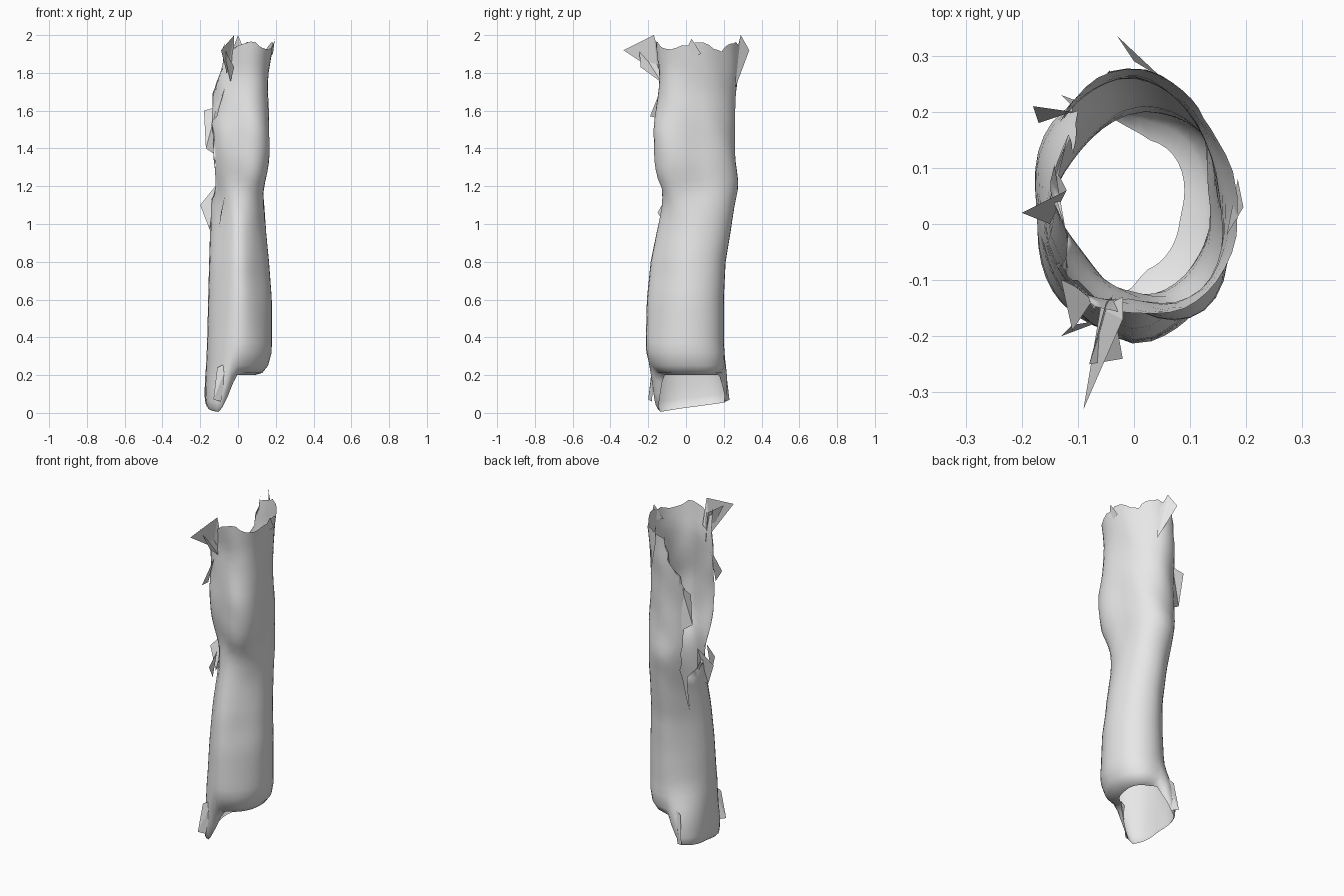
import bpy, bmesh, math, random
from math import sin, cos, radians, pi

random.seed(4)
cube = bpy.data.objects.get("Cube")
if cube:
    bpy.data.objects.remove(cube)

cloth = bpy.data.materials.new("pale_grey_cloth")
cloth.use_nodes = True
grey = (0.8, 0.8, 0.8, 1)
cloth.diffuse_color = grey
cloth.node_tree.nodes["Principled BSDF"].inputs["Base Color"].default_value = grey


def add_object(name, bm, smooth=True):
    mesh = bpy.data.meshes.new(name)
    bm.to_mesh(mesh)
    bm.free()
    mesh.materials.append(cloth)
    obj = bpy.data.objects.new(name, mesh)
    bpy.context.collection.objects.link(obj)
    for poly in mesh.polygons:
        poly.use_smooth = smooth


def blend(table, z):
    """Interpolate the rows of a table keyed by height."""
    for low, high in zip(table, table[1:]):
        if z <= high[0]:
            t = (z - low[0]) / (high[0] - low[0])
            return [p + (q - p) * t for p, q in zip(low[1:], high[1:])]
    return table[-1][1:]


# Height, then the x and y limits of the tube there
SECTIONS = [
    (0, -.18, .17, -.18, .23), (.2, -.17, .175, -.2, .22),
    (.36, -.165, .18, -.215, .2), (.6, -.16, .18, -.21, .2),
    (.8, -.155, .165, -.19, .21), (.95, -.15, .15, -.16, .235),
    (1.08, -.15, .14, -.13, .255), (1.2, -.15, .13, -.12, .275),
    (1.33, -.16, .145, -.14, .265), (1.5, -.165, .15, -.15, .26),
    (1.7, -.16, .15, -.14, .265), (1.8, -.16, .16, -.135, .275),
    (2, -.16, .19, -.16, .285)]

# Height, then how far each corner bulges or is flattened:
# back left, back right, front right, front left
CORNERS = [
    (0, 0, .15, .08, 0), (.22, 0, .08, -.05, -.08), (.4, 0, -.1, -.12, -.12),
    (.75, 0, -.16, -.18, -.17), (1, 0, -.14, -.22, -.1),
    (1.13, 0, -.08, -.18, .05), (1.25, 0, -.04, -.08, .3),
    (1.38, -.02, -.04, 0, .3), (1.6, -.1, -.04, 0, .2), (2, -.15, 0, .1, .05)]

# Height, then the angles of the front and back edges of the long tear
SEAM = 145
TEAR = [(0, SEAM - 360, SEAM), (.85, SEAM - 360, SEAM),
        (1.06, -213, 138), (1.15, -155, 136), (1.35, -138, 140),
        (1.6, -142, 143), (1.7, -140, 128), (1.8, -114, 112), (2, -112, 106)]


def wall(a, z, scale=1):
    """Point on the boxy cross-section at angle a and height z."""
    x0, x1, y0, y1 = blend(SECTIONS, z)
    corner = blend(CORNERS, z)[int(a % (2 * pi) / (pi / 2)) % 4]
    scale *= 1 + corner * abs(sin(2 * a))
    c, s = cos(a), sin(a)
    power = 2 / 2.3
    x = math.copysign(abs(c) ** power, c) * scale
    y = math.copysign(abs(s) ** power, s) * scale
    return ((x0 + x1) / 2 + x * (x1 - x0) / 2,
            (y0 + y1) / 2 + y * (y1 - y0) / 2, z)


def lower_rim(a):
    """The hem is high on the left and hangs low on the right."""
    t = min(1, max(0, (-cos(a) - .1) / .4))
    return .2 - t * (.17 - .03 * sin(a))


# Sleeve body: lofted rings with a curled hem, a ragged top and an open tear
SEGMENTS, ROWS = 44, 34
bm = bmesh.new()
rings = []
angles = [radians(SEAM - 360 + 360 * i / SEGMENTS) for i in range(SEGMENTS + 1)]
ragged = [1.94 + .02 * cos(5 * a) + random.uniform(-.01, .01) for a in angles]
for curl, lift in ((.46, 0), (.72, .012), (.9, .05), (1, .12)):
    ring = []
    for a in angles:
        soften = .25 + .75 * min(1, max(0, (cos(a) + .45) / .6))
        soften *= 1 - .4 * max(0, sin(a))
        scale = 1 - (1 - curl) * soften
        ring.append(bm.verts.new(wall(a, lower_rim(a) + lift, scale)))
    rings.append(ring)
for row in range(1, ROWS + 1):
    t = row / ROWS
    fray = [radians(random.uniform(-4, 4)) for side in range(2)]
    ring = []
    for a, top in zip(angles, ragged):
        start = lower_rim(a) + .12
        z = start + (top - start) * t
        front, back = blend(TEAR, z)
        if z > 1.1:
            a = max(radians(front) + fray[0], min(radians(back) + fray[1], a))
        else:
            a = max(radians(front), min(radians(back), a))
        crease = .02 * sin(z * 17 + 2 * a) * sin(3 * a + z * 5)
        crease *= max(0, min(1, (z - .9) * 3))
        ring.append(bm.verts.new(wall(a, z, 1 + crease)))
    rings.append(ring)
for lower, upper in zip(rings, rings[1:]):
    for i in range(SEGMENTS):
        bm.faces.new((lower[i], lower[i + 1], upper[i + 1], upper[i]))
bmesh.ops.remove_doubles(bm, verts=bm.verts, dist=.0005)
add_object("torn_sleeve", bm)


# Loose scraps of cloth
def scrap(name, *points):
    bm = bmesh.new()
    corners = [bm.verts.new(p) for p in points]
    for b, c in zip(corners[1:], corners[2:]):
        bm.faces.new((corners[0], b, c))
    add_object(name, bm, False)


scrap("top_front_scrap", (-.06, -.15, 1.8), (-.09, -.33, 1.92),
      (-.02, -.17, 2), (-.02, -.13, 1.85))
scrap("top_front_fold", (-.04, -.13, 1.75), (-.02, -.24, 1.83),
      (-.08, -.25, 1.94), (-.05, -.14, 1.93))
scrap("top_back_spike", (.05, .26, 1.72), (-.03, .335, 1.92),
      (0, .29, 2), (.05, .26, 1.88))
scrap("top_left_spike", (.165, -.02, 1.88), (.195, .03, 1.98), (.185, .08, 1.9))
scrap("upper_tear_scrap", (-.11, .2, 1.62), (-.18, .21, 1.6),
      (-.17, .18, 1.4), (-.11, .21, 1.36))
scrap("front_tear_scrap", (-.07, -.13, 1.72), (-.11, -.19, 1.57),
      (-.13, -.1, 1.55), (-.1, -.1, 1.7))
scrap("middle_tear_scrap", (-.12, .06, 1.2), (-.2, .02, 1.1),
      (-.15, 0, .97), (-.14, .1, 1.02))
scrap("middle_front_scrap", (-.07, -.1, 1.15), (-.09, -.15, 1.06),
      (-.1, -.1, .98))

# Split corners at the hem, front and back
for name, side, y in (("front_hem_corner", -1, -.17), ("back_hem_corner", 1, .2)):
    scrap(name, (-.05, y, .27), (-.11, y + side * .01, .24),
          (-.13, y + side * .03, .07), (-.09, y + side * .01, .06))
